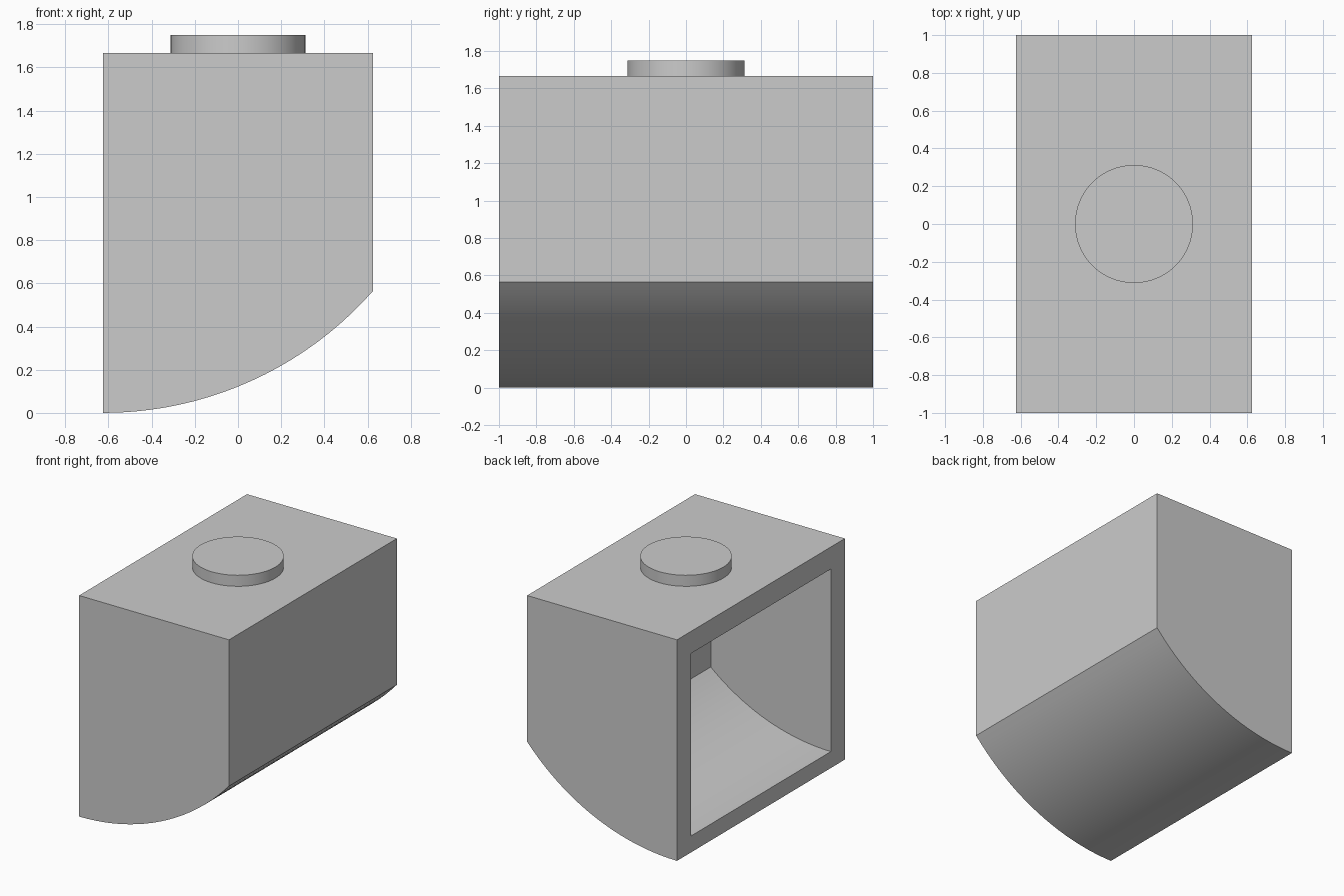
import bpy, bmesh, math

if "Cube" in bpy.data.objects:
    bpy.data.objects.remove(bpy.data.objects["Cube"])

HALF_W, HALF_L, TOP = 0.625, 1.0, 1.6667
WALL, STUD_R, STUD_TOP = 0.1667, 0.3125, 1.75


def arc(radius, x_end, steps=20):
    """Quarter-round underside, centred on the top left edge of the block."""
    end = math.asin((x_end + HALF_W) / radius)
    return [(-HALF_W + radius * math.sin(end * i / steps),
             TOP - radius * math.cos(end * i / steps)) for i in range(steps + 1)]


def extrude_profile(name, points, half_len):
    """Extrude an x-z outline along y, from -half_len to +half_len."""
    bm = bmesh.new()
    face = bm.faces.new([bm.verts.new((x, -half_len, z)) for x, z in points])
    new = bmesh.ops.extrude_face_region(bm, geom=[face])["geom"]
    bmesh.ops.translate(bm, vec=(0, 2 * half_len, 0),
                        verts=[v for v in new if isinstance(v, bmesh.types.BMVert)])
    bmesh.ops.recalc_face_normals(bm, faces=bm.faces)
    mesh = bpy.data.meshes.new(name)
    bm.to_mesh(mesh)
    bm.free()
    obj = bpy.data.objects.new(name, mesh)
    bpy.context.collection.objects.link(obj)
    return obj


def smooth(obj):
    bpy.ops.object.select_all(action='DESELECT')
    obj.select_set(True)
    bpy.context.view_layer.objects.active = obj
    bpy.ops.object.shade_smooth_by_angle(angle=math.radians(30))


# Block with curved underside
body = extrude_profile("curved_block",
                       arc(TOP, HALF_W) + [(HALF_W, TOP), (-HALF_W, TOP)], HALF_L)

# Cavity opening on the left side, its floor following the underside
inner_x, ceiling, floor_r = 0.377, TOP - WALL, TOP - 0.124
cavity = extrude_profile("cavity_cutter",
                         [(-0.8, TOP - floor_r)] + arc(floor_r, inner_x)
                         + [(inner_x, ceiling), (-0.8, ceiling)], HALF_L - WALL)
cavity.hide_render = True
cut = body.modifiers.new("cavity", 'BOOLEAN')
cut.operation = 'DIFFERENCE'
cut.solver = 'EXACT'
cut.object = cavity
bpy.context.view_layer.objects.active = body
bpy.ops.object.modifier_apply(modifier=cut.name)
bpy.data.objects.remove(cavity)
smooth(body)

# Round stud on top
bpy.ops.mesh.primitive_cylinder_add(vertices=64, radius=STUD_R, depth=STUD_TOP - TOP,
                                    location=(0, 0, (STUD_TOP + TOP) / 2))
stud = bpy.context.object
stud.name = "top_stud"
smooth(stud)
